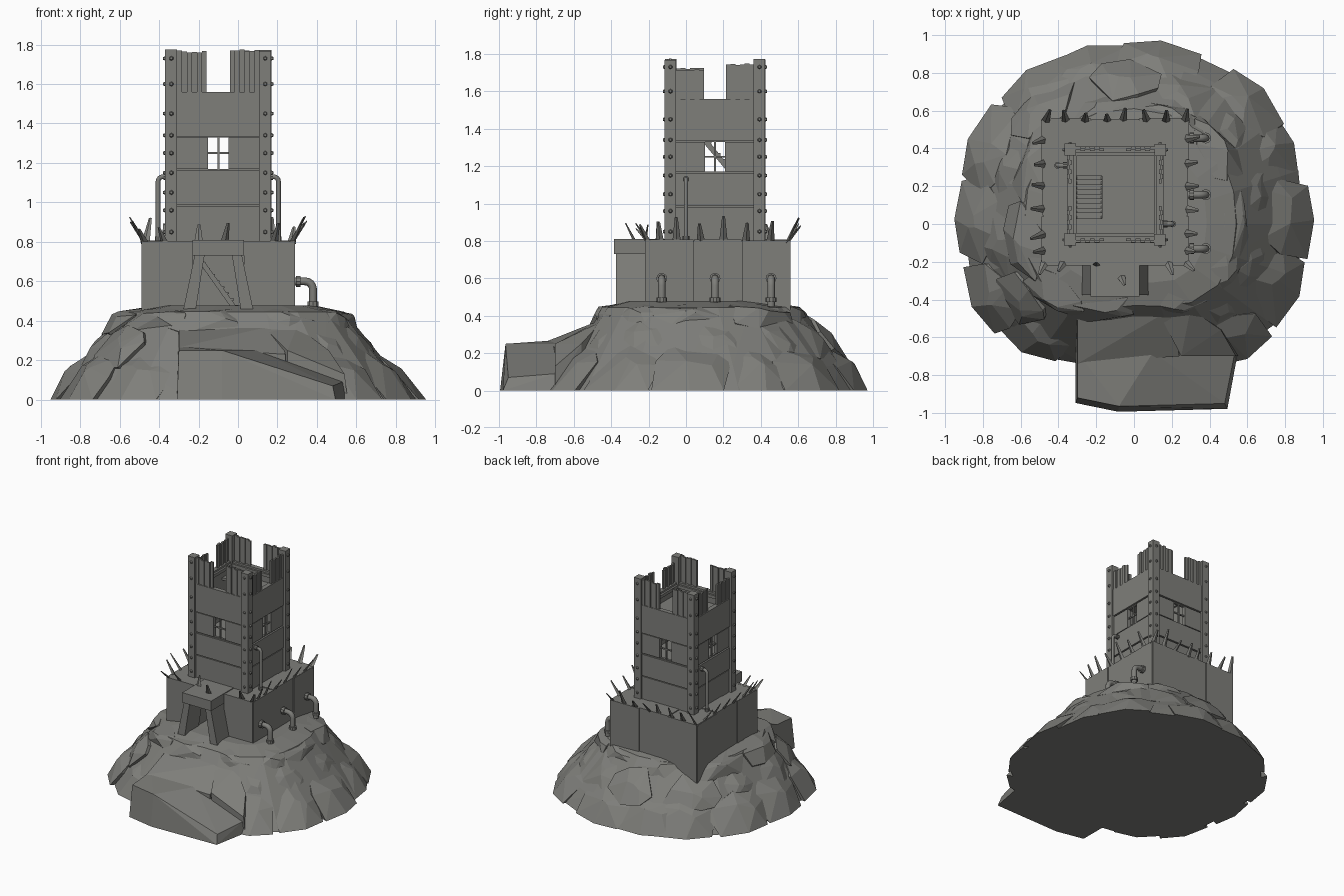
import bpy, bmesh, math, random
from mathutils import Matrix, Vector

random.seed(5)
rnd = random.uniform
if "Cube" in bpy.data.objects:
    bpy.data.objects.remove(bpy.data.objects["Cube"])

stone = bpy.data.materials.new("weathered_grey")
stone.use_nodes = True
GREY = (0.21, 0.21, 0.195, 1)
stone.diffuse_color = GREY
stone.node_tree.nodes["Principled BSDF"].inputs["Base Color"].default_value = GREY


def finish(name, bm):
    bmesh.ops.recalc_face_normals(bm, faces=bm.faces)
    mesh = bpy.data.meshes.new(name)
    bm.to_mesh(mesh)
    bm.free()
    mesh.materials.append(stone)
    obj = bpy.data.objects.new(name, mesh)
    bpy.context.collection.objects.link(obj)
    return obj


def box(bm, x0, x1, y0, y1, z0, z1, frame=Matrix()):
    size = Matrix.Diagonal((x1 - x0, y1 - y0, z1 - z0, 1))
    mid = Matrix.Translation(((x0 + x1) / 2, (y0 + y1) / 2, (z0 + z1) / 2))
    bmesh.ops.create_cube(bm, size=1, matrix=frame @ mid @ size)


def hull(bm, points):
    verts = [bm.verts.new(p) for p in points]
    out = bmesh.ops.convex_hull(bm, input=verts)
    loose = {v for v in out["geom_interior"] + out["geom_unused"]
             if isinstance(v, bmesh.types.BMVert)}
    bmesh.ops.delete(bm, geom=list(loose), context="VERTS")


def side(cx, cy, k):
    """Frame of one wall: x along the wall, -y outward."""
    return Matrix.Translation((cx, cy, 0)) @ Matrix.Rotation(k * math.pi / 2, 4, "Z")


# Rocky mound: a solid core covered with faceted boulders
PROFILE = [(0.945, 0), (0.855, 0.13), (0.77, 0.21), (0.675, 0.33), (0.59, 0.445), (0.42, 0.478)]


def mound(angle, t, swell=1.0):
    i = max(0, min(4, int(t)))
    (r0, z0), (r1, z1) = PROFILE[i], PROFILE[i + 1]
    f = t - i
    r, z = r0 + (r1 - r0) * f, z0 + (z1 - z0) * f
    high, s, c = min(1, t / 2), math.sin(angle), math.cos(angle)
    squarish = 0.04 * math.sin(2 * angle) ** 2
    back = (0.05 + 0.04 * high) * max(0, s) ** 2
    front = (0.17 + 0.06 * high) * max(0, -s) ** 4
    r *= swell * (1 + squarish + back - front - 0.035 * high * c)
    return Vector((r * c, r * s, max(0, z)))


bm = bmesh.new()
for a in range(20):
    wedge = [mound(b * math.tau / 20, t, 0.95) for b in (a, a + 1) for t in range(6)]
    hull(bm, wedge + [Vector((0, 0, 0)), Vector((0, 0, 0.47))])
finish("mound_core", bm)

bm = bmesh.new()
for count, low, high, shift in ((14, 0, 2.3, 0), (12, 1.3, 3.6, 0.3), (10, 2.9, 4.6, 0.1)):
    for n in range(count):
        angle = (n + shift + rnd(-0.2, 0.2)) * math.tau / count
        if 0 < low < 2 and abs(angle - 1.5 * math.pi) < 0.3:
            continue
        spread = math.pi / count * rnd(1.05, 1.3)
        swell = rnd(0.99, 1.04)
        mid, half = (low + high) / 2, (high - low) / 2 * rnd(0.95, 1.15)
        pts = []
        for j in range(10):
            turn = j * math.tau / 7 + rnd(-0.3, 0.3)
            reach = rnd(0.8, 1.1) if j < 7 else rnd(0.1, 0.55)
            t = max(0, mid + half * reach * math.sin(turn))
            bulge = swell - 0.07 * reach * reach
            pts.append(mound(angle + spread * reach * math.cos(turn), t, bulge))
        if low == 0:
            pts += [mound(angle + s * spread, 0, swell - 0.02 - 0.03 * abs(s)) for s in (-0.8, 0, 0.7)]
        inner = mound(angle, mid, 0.6)
        pts += [inner, Vector((inner.x, inner.y, 0))]
        hull(bm, pts)
bmesh.ops.dissolve_limit(bm, angle_limit=0.12, verts=bm.verts, edges=bm.edges)
finish("boulders", bm)

# Worn path going down from the door
bm = bmesh.new()
for top in (
    [(-0.3, -0.2, 0.47), (0.12, -0.2, 0.47), (-0.3, -0.74, 0.265), (0.24, -0.7, 0.23), (0.2, -0.45, 0.38)],
    [(-0.3, -0.68, 0.27), (-0.3, -0.92, 0.25), (-0.08, -0.965, 0.25), (0.1, -0.68, 0.25),
     (0.48, -0.95, 0.07), (0.53, -0.7, 0.09)],
    [(0.12, -0.45, 0.38), (0.3, -0.45, 0.37), (0.46, -0.56, 0.25), (0.25, -0.7, 0.25), (0.54, -0.7, 0.13)],
):
    hull(bm, top + [(x * 1.03, y * 1.03 if y < -0.9 else y, 0) for x, y, z in top])
finish("path_rocks", bm)

# Plinth with a doorway cut through the front
X0, X1, Y0, Y1 = -0.48, 0.28, -0.21, 0.55
PX, PY = (X0 + X1) / 2, (Y0 + Y1) / 2
bm = bmesh.new()
box(bm, X0, X1, Y0, Y1, 0.2, 0.8)
plinth = finish("plinth", bm)
bm = bmesh.new()
box(bm, -0.22, 0.03, -0.4, 0.25, 0.44, 0.735)
cutter = finish("doorway_cutter", bm)
cutter.hide_render = True
cutter.hide_viewport = True
cut = plinth.modifiers.new("doorway", "BOOLEAN")
cut.operation = "DIFFERENCE"
cut.object = cutter

bm = bmesh.new()
for k in range(4):
    frame = side(PX, PY, k)
    for n, (a, b) in enumerate(((-0.385, -0.13), (-0.126, 0.126), (0.13, 0.385))):
        if k == 0 and n == 1:
            continue
        box(bm, a, b, -0.39 + 0.005 * (n == 1), -0.37, 0.2, 0.8 + rnd(0, 0.008), frame)
        box(bm, a, b, -0.385, -0.24, 0.79, 0.803 + 0.004 * (n == 1), frame)
finish("plinth_panels", bm)

# Porch: lintel slab on splayed legs, with a stair inside
bm = bmesh.new()
box(bm, -0.23, 0.03, -0.385, -0.1, 0.73, 0.81)
finish("porch_lintel", bm)
bm = bmesh.new()
for s in (-1, 1):
    hull(bm, [(-0.1 + s * x, y, z) for x, z in ((0.07, 0.73), (0.12, 0.73), (0.12, 0.42), (0.185, 0.42))
              for y in (-0.375, -0.2)])
finish("porch_legs", bm)
bm = bmesh.new()
for y in (-0.16, 0.02):
    hull(bm, [(x, yy, z) for x, z in ((-0.2, 0.7), (-0.17, 0.7), (-0.03, 0.46), (0.0, 0.46))
              for yy in (y, y + 0.015)])
for n in range(8):
    box(bm, -0.2 + n * 0.024, -0.165 + n * 0.024, -0.16, 0.03, 0.69 - n * 0.031, 0.698 - n * 0.031)
finish("door_stair", bm)

# Tower walls: stacked panels with a barred window on each side
TX, TY = -0.10, 0.155
TOPS = ((1.765, 1.77), (1.715, 1.745), (1.765, 1.76), (1.74, 1.72))
walls, planks, bars = bmesh.new(), bmesh.new(), bmesh.new()
for k in range(4):
    frame = side(TX, TY, k)
    for z0, z1, out in ((0.8, 0.982, 0.25), (0.99, 1.162, 0.254), (1.335, 1.56, 0.256)):
        box(walls, -0.235, 0.235, -out, -0.22, z0, z1, frame)
    for s in (-1, 1):
        a, b = sorted((s * 0.053, s * 0.235))
        box(walls, a, b, -0.25, -0.22, 1.17, 1.328, frame)
    for z0, z1 in ((0.8, 1.17), (1.328, 1.54)):
        box(walls, -0.235, 0.235, -0.24, -0.222, z0, z1, frame)
    # Window bars
    box(bars, -0.005, 0.005, -0.241, -0.231, 1.165, 1.335, frame)
    box(bars, -0.055, 0.055, -0.241, -0.231, 1.245, 1.255, frame)
    # Broken plank battlements
    for s, top in zip((-1, 1), TOPS[k]):
        for n in range(6):
            u = s * (0.071 + n * 0.025)
            d = 0.008 * (n % 2)
            box(planks, u - 0.0125, u + 0.0125, -0.246 - d, -0.232 - d, 1.54, top + rnd(-0.005, 0.005), frame)
    box(planks, -0.22, 0.22, -0.225, -0.205, 1.52, 1.545, frame)
finish("tower_walls", walls)
finish("window_bars", bars)
finish("battlement_planks", planks)

# Corner posts and their rivets
posts, rivets = bmesh.new(), bmesh.new()
for k in range(4):
    frame = side(TX, TY, k)
    box(posts, -0.27, -0.208, -0.268, -0.206, 0.79, rnd(1.765, 1.775), frame)
    for z in (0.85, 0.96, 1.05, 1.15, 1.25, 1.34, 1.45, 1.6, 1.73):
        for turn, u in ((0, -0.238), (-math.pi / 2, 0.238)):
            place = frame @ Matrix.Rotation(turn, 4, "Z") @ Matrix.Translation((u, -0.271, z))
            bmesh.ops.create_cone(rivets, cap_ends=True, segments=6, radius1=0.014, radius2=0.007,
                                  depth=0.016, matrix=place @ Matrix.Rotation(math.pi / 2, 4, "X"))
finish("corner_posts", posts)
finish("rivets", rivets)

# Floors with a stair hatch
bm = bmesh.new()
tower = Matrix.Translation((TX, TY, 0))
box(bm, -0.225, 0.225, -0.225, 0.225, 1.11, 1.13, tower)
box(bm, -0.07, 0.225, -0.225, 0.225, 1.45, 1.47, tower)
box(bm, -0.225, -0.07, -0.225, -0.125, 1.45, 1.47, tower)
box(bm, -0.225, -0.07, 0.1, 0.225, 1.45, 1.47, tower)
finish("floors", bm)
bm = bmesh.new()
for n in range(10):
    box(bm, -0.21, -0.07, -0.125 + n * 0.025, -0.095 + n * 0.025, 1.42 - n * 0.033, 1.435 - n * 0.033, tower)
for x in (-0.215, -0.075):
    hull(bm, [(TX + x + w, TY + y, z) for w in (0, 0.012)
              for y, z in ((-0.125, 1.45), (-0.125, 1.4), (0.1, 1.13), (0.13, 1.13))])
finish("tower_stair", bm)


# Shard spikes leaning outward along the plinth edge
def spike(bm, x, y, dx, dy, length):
    lean = Vector((dx * 0.65 + rnd(-0.25, 0.2), dy * 0.65 + rnd(-0.25, 0.2), 1)).normalized()
    place = Matrix.Translation((x, y, 0.79)) @ lean.to_track_quat("Z", "Y").to_matrix().to_4x4()
    place = place @ Matrix.Diagonal((1.3, 0.5, 1, 1)) @ Matrix.Translation((0, 0, length / 2))
    bmesh.ops.create_cone(bm, cap_ends=True, segments=4, radius1=0.018, radius2=0.006,
                          depth=length, matrix=place)


bm = bmesh.new()
for x in (-0.47, -0.36, -0.26, -0.14, -0.06, 0.07, 0.17, 0.27):
    spike(bm, x, 0.54, 0, 1, rnd(0.1, 0.15))
for y in (-0.14, -0.05, 0.08, 0.2, 0.32, 0.45):
    spike(bm, 0.27, y, 1, 0, rnd(0.12, 0.16))
    spike(bm, -0.47, y, -1, 0, rnd(0.12, 0.16))
for x in (-0.47, -0.37, 0.18, 0.27):
    spike(bm, x, -0.2, 0.5 * (1 if x > 0 else -1), -1, rnd(0.09, 0.13))
spike(bm, -0.07, -0.27, 0, -0.6, 0.12)
spike(bm, -0.2, -0.22, 0.3, 0, 0.1)
finish("spikes", bm)


# Bent pipes with flanges
def pipe(name, start, direction, out, z_low, radius):
    x, y, z = start
    bend = radius * 2
    path = [(x - direction * 0.03, z)]
    for i in range(5):
        a = i * math.pi / 8
        path.append((x + direction * (out - bend + bend * math.sin(a)), z - bend + bend * math.cos(a)))
    path.append((x + direction * out, z_low))
    curve = bpy.data.curves.new(name, "CURVE")
    curve.dimensions, curve.bevel_depth, curve.bevel_resolution = "3D", radius, 2
    line = curve.splines.new("POLY")
    line.points.add(len(path) - 1)
    for p, (px, pz) in zip(line.points, path):
        p.co = (px, y, pz, 1)
    source = bpy.data.objects.new(name, curve)
    bm = bmesh.new()
    bm.from_mesh(source.to_mesh())
    bpy.data.objects.remove(source)
    for px, pz, tilt in ((x + direction * 0.015, z, math.pi / 2), (x + direction * out, z_low + 0.035, 0)):
        place = Matrix.Translation((px, y, pz)) @ Matrix.Rotation(tilt, 4, "Y")
        bmesh.ops.create_cone(bm, cap_ends=True, segments=10, radius1=radius * 1.45,
                              radius2=radius * 1.45, depth=0.024, matrix=place)
    finish(name, bm)


for n, y in enumerate((-0.13, 0.155, 0.455)):
    pipe(f"plinth_pipe_{n + 1}", (0.29, y, 0.6), 1, 0.09, 0.45, 0.02)
pipe("tower_pipe_left", (0.15, 0.0, 1.13), 1, 0.055, 0.78, 0.012)
pipe("tower_pipe_right", (-0.35, 0.31, 1.13), -1, 0.055, 0.78, 0.012)
